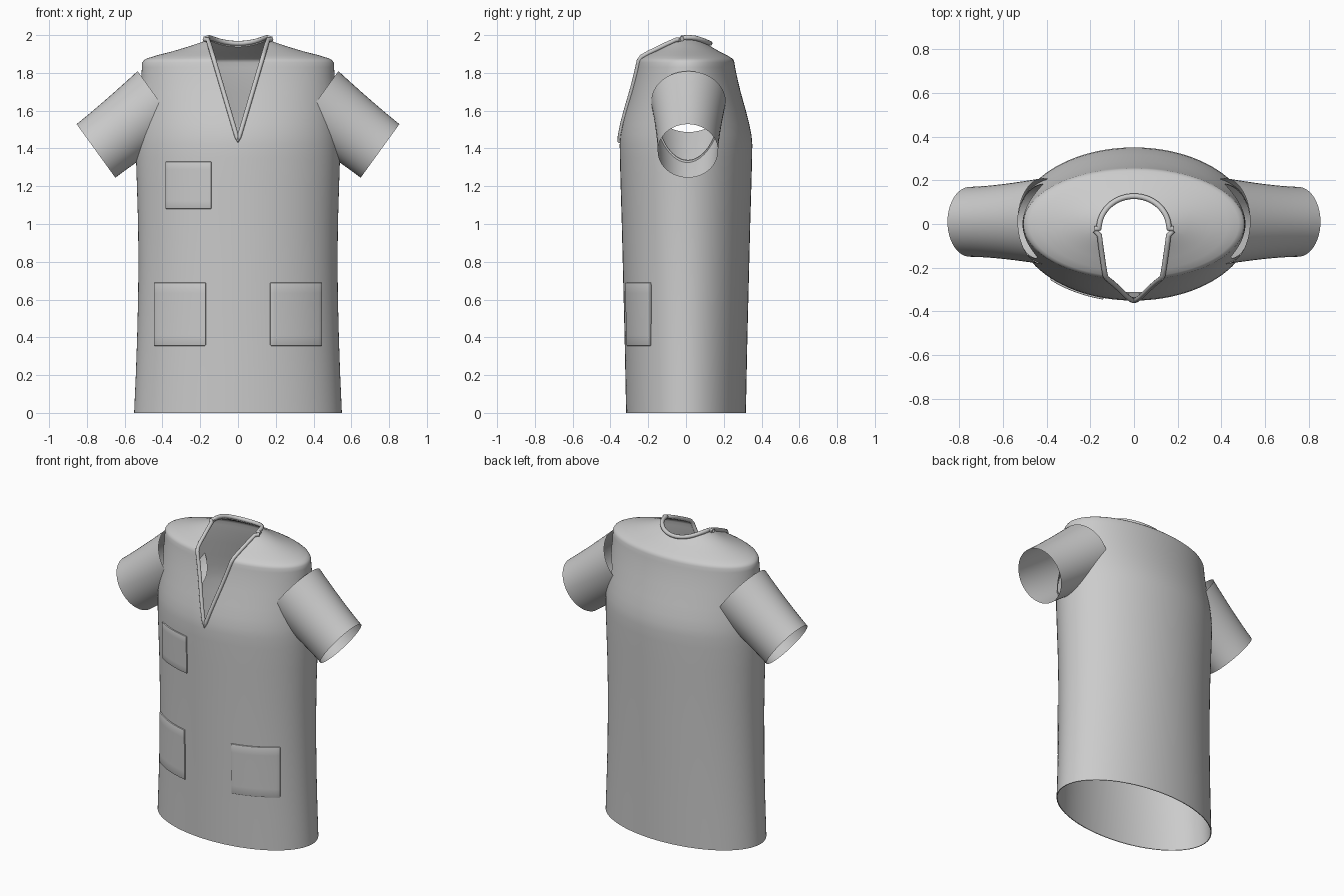
import bpy, bmesh, math
from mathutils import Vector, Matrix

if "Cube" in bpy.data.objects:
    bpy.data.objects.remove(bpy.data.objects["Cube"])

# Body profile: height, half width, half depth of each elliptical ring
PROFILE = [(0, .55, .317), (.2, .541, .321), (.4, .534, .325), (.6, .529, .33), (.8, .527, .335),
           (1.0, .529, .34), (1.2, .535, .346), (1.35, .54, .35), (1.42, .54, .351), (1.47, .538, .347),
           (1.53, .533, .335), (1.6, .527, .317), (1.7, .518, .289), (1.78, .511, .27), (1.83, .509, .26),
           (1.855, .507, .256), (1.868, .498, .252), (1.877, .48, .243), (1.893, .43, .218),
           (1.912, .354, .179), (1.942, .253, .128), (1.97, .172, .087), (1.985, .101, .051)]


def lerp_table(v, key, rows):
    """Linear look-up in rows sorted by column key."""
    for a, b in zip(rows, rows[1:]):
        if v <= b[key]:
            t = (v - a[key]) / (b[key] - a[key])
            return [p + (q - p) * t for p, q in zip(a, b)]
    return rows[-1]


def front_y(x, z):
    _, rx, ry = lerp_table(z, 0, PROFILE)
    return -ry * math.sqrt(max(0, 1 - (x / rx) ** 2))


def shoulder_z(x, y):
    r = math.hypot(x, y * .507 / .256)
    return lerp_table(r, 1, PROFILE[:14:-1])[0]


def make_object(name, bm):
    me = bpy.data.meshes.new(name)
    bmesh.ops.recalc_face_normals(bm, faces=bm.faces)
    bm.to_mesh(me)
    bm.free()
    ob = bpy.data.objects.new(name, me)
    bpy.context.collection.objects.link(ob)
    return ob


def activate(ob):
    bpy.ops.object.select_all(action='DESELECT')
    ob.select_set(True)
    bpy.context.view_layer.objects.active = ob


def apply_all(ob):
    activate(ob)
    for m in list(ob.modifiers):
        bpy.ops.object.modifier_apply(modifier=m.name)


def smooth(ob, angle=35):
    activate(ob)
    bpy.ops.object.shade_smooth_by_angle(angle=math.radians(angle))


def loft(name, rings, caps=False):
    """Skin a list of closed point rings."""
    bm = bmesh.new()
    loops = [[bm.verts.new(p) for p in ring] for ring in rings]
    n = len(loops[0])
    for a, b in zip(loops, loops[1:]):
        for i in range(n):
            j = (i + 1) % n
            bm.faces.new((a[i], a[j], b[j], b[i]))
    if caps:
        bm.faces.new(loops[0])
        bm.faces.new(loops[-1])
    return make_object(name, bm)


def ellipse(n, rx, ry):
    return [(rx * math.cos(2 * math.pi * i / n), ry * math.sin(2 * math.pi * i / n)) for i in range(n)]


# Torso shell
body = loft("body", [[(x, y, z) for x, y in ellipse(96, rx, ry)] for z, rx, ry in PROFILE])
shell = body.modifiers.new("shell", 'SOLIDIFY')
shell.thickness = .005
shell.offset = -1

# Sleeves: open tapered tubes running down and outward
AXIS = Vector((.81, 0, -.586)).normalized()
UP = Vector((.586, 0, .81)).normalized()
START, END = Vector((.415, .013, 1.648)), Vector((.752, .01, 1.387))


def sleeve_ring(c, side, up_r, y_r, n=48):
    pts = [c + UP * a + Vector((0, b, 0)) for a, b in ellipse(n, up_r, y_r)]
    return [(p.x * side, p.y, p.z) for p in pts]


cutters = []
for side, label in ((1, "left"), (-1, "right")):
    rings = []
    for i in range(9):
        t = i / 8
        k = (1 - t) ** 1.5
        rings.append(sleeve_ring(START.lerp(END, t), side, .175 + .024 * k, .16 + .037 * k))
    smooth(loft(label + "_sleeve", rings))
    cutters.append(loft("armhole_cutter", [sleeve_ring(START + AXIS * d, side, .18, .17)
                                           for d in (0, .5)], caps=True))

# Neck opening: V wedge in front, round hole behind
SLOPE, APEX = .302, 1.44
w = SLOPE * (2.2 - APEX)
cutters.append(loft("v_cutter", [[(0, y, APEX), (w, y, 2.2), (-w, y, 2.2)] for y in (-1, 0)], caps=True))
cutters.append(loft("neck_cutter", [[(x, y - .03, z) for x, y in ellipse(64, .16, .155)]
                                    for z in (1.8, 2.2)], caps=True))
for c in cutters:
    c.hide_render = True
    m = body.modifiers.new("cut", 'BOOLEAN')
    m.operation = 'DIFFERENCE'
    m.solver = 'EXACT'
    m.object = c
apply_all(body)
for c in cutters:
    bpy.data.objects.remove(c)
smooth(body)


# Rolled neck trim following the opening
def trim(name, pts, r):
    cu = bpy.data.curves.new(name, 'CURVE')
    cu.dimensions = '3D'
    cu.bevel_depth = r
    cu.bevel_resolution = 3
    cu.use_fill_caps = True
    sp = cu.splines.new('POLY')
    sp.points.add(len(pts) - 1)
    for p, co in zip(sp.points, pts):
        p.co = (*co, 1)
    ob = bpy.data.objects.new(name, cu)
    bpy.context.collection.objects.link(ob)
    activate(ob)
    bpy.ops.object.convert(target='MESH')
    smooth(bpy.context.object, 50)


half = []
for i in range(25):
    z = APEX + (1.965 - APEX) * i / 24
    x = SLOPE * (z - APEX)
    half.append((x, front_y(x, z) - .002, z + .01 * i / 24))
half.append((.178, -.03, 1.977))
trim("front_neck_trim", [(-x, y, z) for x, y, z in half[:0:-1]] + half, .012)

back = [(.178, -.022, 1.98)]
for i in range(33):
    a = math.pi * i / 32
    x, y = .16 * math.cos(a), -.02 + .147 * math.sin(a)
    back.append((x, y, shoulder_z(x, y) + .014))
back.append((-.178, -.022, 1.98))
trim("back_neck_trim", back, .013)


# Patch pockets wrapped on the front
def pocket(name, x0, x1, z0, z1, nx=14, nz=6):
    bm = bmesh.new()
    g = []
    for j in range(nz + 1):
        z = z0 + (z1 - z0) * j / nz
        row = []
        for i in range(nx + 1):
            x = x0 + (x1 - x0) * i / nx
            y = front_y(x, z)
            n = Vector((x / .53 ** 2, y / .335 ** 2, 0)).normalized()
            row.append(bm.verts.new(Vector((x, y, z)) + n * .009))
        g.append(row)
    for j in range(nz):
        for i in range(nx):
            bm.faces.new((g[j][i], g[j][i + 1], g[j + 1][i + 1], g[j + 1][i]))
    ob = make_object(name, bm)
    if ob.data.polygons[0].normal.y > 0:
        ob.data.flip_normals()
    s = ob.modifiers.new("thick", 'SOLIDIFY')
    s.thickness = .011
    s.offset = -1
    b = ob.modifiers.new("round", 'BEVEL')
    b.width = .004
    b.segments = 2
    apply_all(ob)
    smooth(ob, 40)


pocket("chest_pocket", -.38, -.14, 1.08, 1.33)
pocket("right_hip_pocket", -.44, -.17, .355, .69)
pocket("left_hip_pocket", .17, .44, .355, .69)
